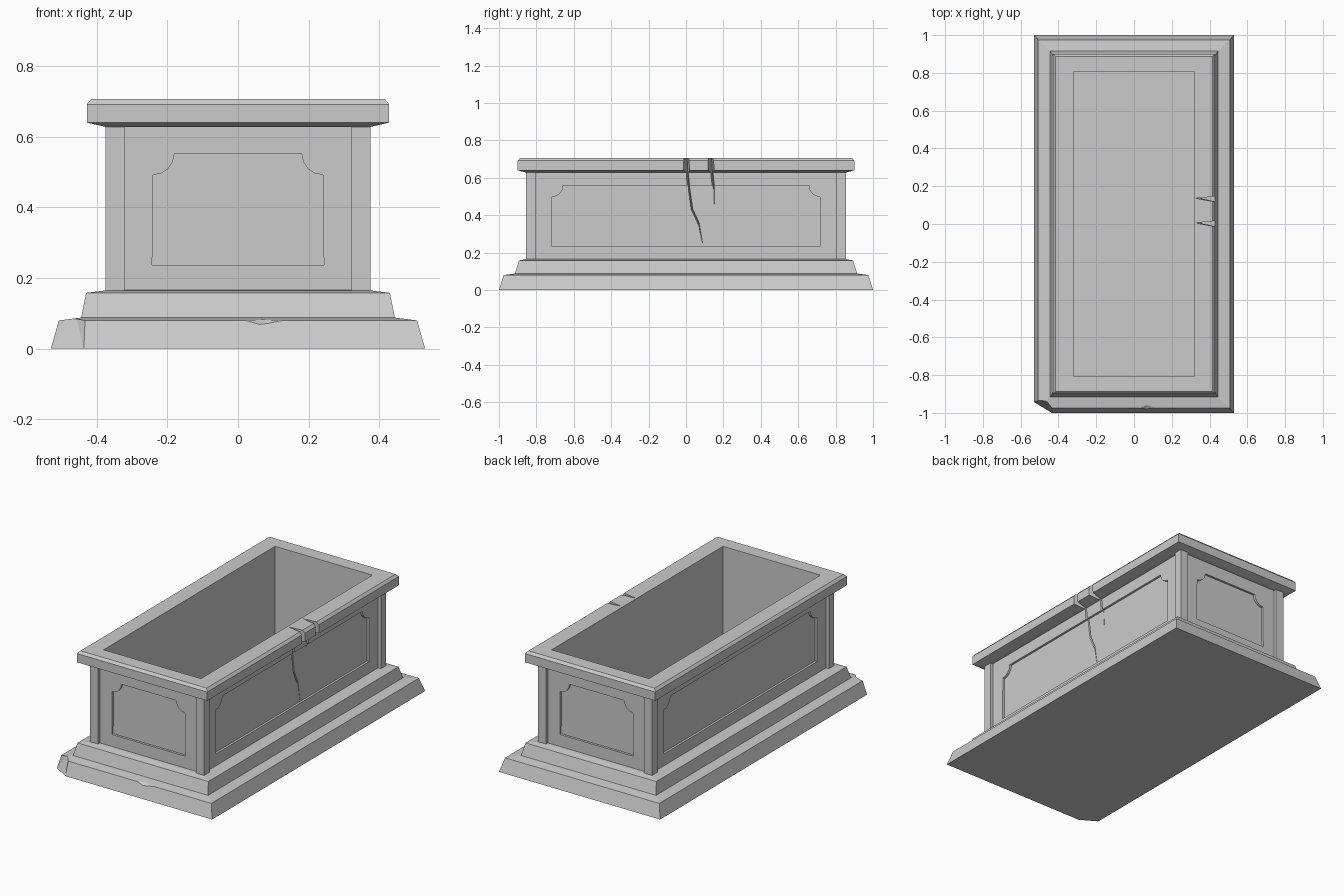
import bpy, bmesh, math
from mathutils import Vector

if "Cube" in bpy.data.objects:
    bpy.data.objects.remove(bpy.data.objects["Cube"])


def finish(name, bm):
    bmesh.ops.recalc_face_normals(bm, faces=bm.faces[:])
    me = bpy.data.meshes.new(name)
    bm.to_mesh(me)
    bm.free()
    ob = bpy.data.objects.new(name, me)
    bpy.context.collection.objects.link(ob)
    return ob


def loft(name, rings):
    """Skin a list of equal-length point loops and cap both ends."""
    bm = bmesh.new()
    loops = [[bm.verts.new(p) for p in r] for r in rings]
    n = len(loops[0])
    for a, b in zip(loops, loops[1:]):
        for i in range(n):
            j = (i + 1) % n
            bm.faces.new((a[i], a[j], b[j], b[i]))
    bm.faces.new(loops[0])
    bm.faces.new(loops[-1])
    return finish(name, bm)


def hull(name, pts):
    bm = bmesh.new()
    for p in pts:
        bm.verts.new(p)
    bmesh.ops.convex_hull(bm, input=bm.verts[:])
    return finish(name, bm)


def cut(target, cutter):
    bpy.context.view_layer.objects.active = target
    m = target.modifiers.new("cut", 'BOOLEAN')
    m.operation = 'DIFFERENCE'
    m.solver = 'EXACT'
    m.object = cutter
    bpy.ops.object.modifier_apply(modifier=m.name)
    bpy.data.objects.remove(cutter)


def rect(x, y, z):
    return [(-x, -y, z), (x, -y, z), (x, y, z), (-x, y, z)]


# Stone chest: stepped plinth, walls, rim and hollow interior
profile = [(.53, 1, 0), (.507, .975, .08), (.444, .915, .088), (.43, .893, .158),
           (.375, .855, .165), (.358, .838, .166), (.358, .838, .628),
           (.375, .855, .628), (.428, .9, .64), (.428, .9, .692), (.415, .887, .707),
           (.32, .805, .707), (.32, .805, .12)]
chest = loft("stone_chest", [rect(*p) for p in profile])


# Recessed panels with scooped upper corners
def panel_outline(w, z0, z1, r):
    arc = [(w - r * math.cos(a), z1 - r * math.sin(a))
           for a in [math.radians(90 - 22.5 * i) for i in range(5)]]
    arc = [(w, z1 - r)] + arc[1:-1] + [(w - r, z1)]
    right = [(w + .003, z0)] + arc
    return right + [(-u, z) for u, z in reversed(right)]


for s in (-1, 1):
    end = panel_outline(.24, .237, .552, .06)
    cut(chest, loft("end_panel", [[(u, s * d, z) for u, z in end] for d in (.825, .87)]))
    side = panel_outline(.717, .236, .558, .06)
    cut(chest, loft("side_panel", [[(s * d, u, z) for u, z in side] for d in (.345, .39)]))


# Cracks down the right wall: V-shaped grooves (y, z, half width, tip x)
def crack(path):
    return loft("crack", [[(.45, y - w, z), (.45, y + w, z), (t, y + w * .3, z)]
                          for y, z, w, t in path])


cut(chest, crack([(0, .73, .017, .325), (.003, .63, .019, .33), (.008, .55, .03, .33),
                  (.022, .43, .04, .33), (.055, .36, .04, .33), (.088, .24, .004, .34)]))
cut(chest, crack([(.13, .73, .016, .33), (.135, .63, .02, .33),
                  (.14, .55, .03, .332), (.15, .46, .004, .34)]))

# Broken plinth corner and chipped front edge
cut(chest, hull("corner_break", [
    (-.535, -.945, -.01), (-.435, -1.005, -.01), (-.515, -.935, .1), (-.415, -.99, .1),
    (-.46, -.935, .1), (-.6, -.94, -.01), (-.6, -.93, .1), (-.44, -1.1, -.01),
    (-.41, -1.1, .1), (-.6, -1.1, -.01), (-.6, -1.1, .1)]))
cut(chest, hull("edge_chip", [
    (.02, -.974, .081), (.07, -.958, .083), (.13, -.974, .081), (.06, -.981, .067),
    (.09, -.981, .07), (.07, -1.02, .07), (.02, -1, .1), (.13, -1, .1), (.07, -.956, .1)]))

# Square corner posts
n = 0
for sx in (-1, 1):
    for sy in (-1, 1):
        n += 1
        foot = [(.322, .805), (.375, .805), (.375, .855), (.322, .855)]
        loft(f"corner_post_{n}", [[(sx * x, sy * y, z) for x, y in foot] for z in (.16, .632)])
